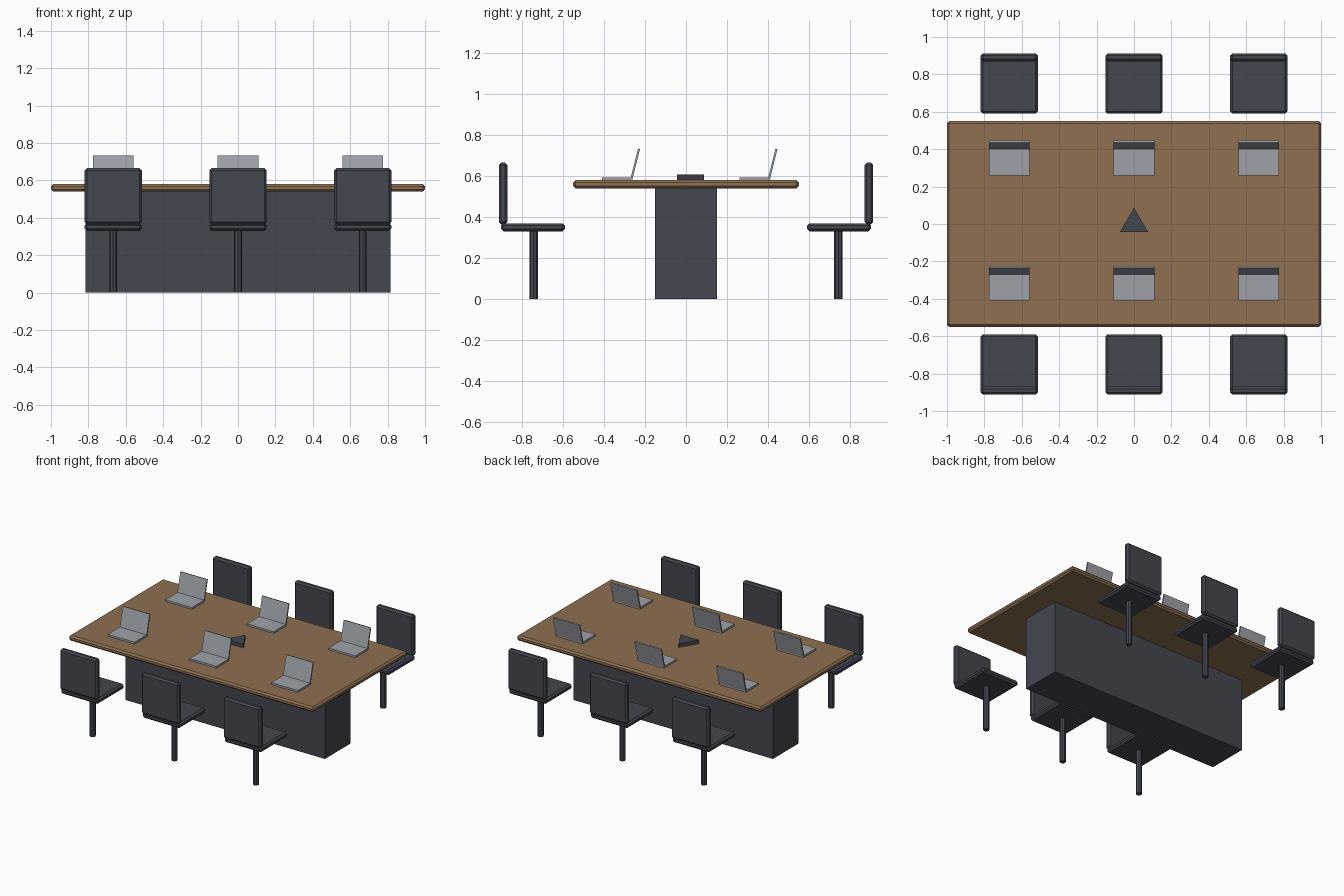
import bpy, bmesh, math
from mathutils import Matrix, Vector

if "Cube" in bpy.data.objects:
    bpy.data.objects.remove(bpy.data.objects["Cube"])


def material(name, srgb):
    m = bpy.data.materials.new(name)
    lin = [((c / 255 + 0.055) / 1.055) ** 2.4 for c in srgb]
    m.diffuse_color = (*lin, 1)
    m.use_nodes = True
    m.node_tree.nodes["Principled BSDF"].inputs["Base Color"].default_value = m.diffuse_color
    return m


WOOD = material("warm wood", (142, 112, 80))
DARK = material("dark slate", (67, 71, 80))
GREY = material("laptop grey", (158, 162, 169))


def finish(bm, name, mat):
    me = bpy.data.meshes.new(name)
    bm.to_mesh(me)
    bm.free()
    me.materials.append(mat)
    ob = bpy.data.objects.new(name, me)
    bpy.context.collection.objects.link(ob)
    return ob


def box(name, mat, lo, hi, bevel=0):
    lo, hi = Vector(lo), Vector(hi)
    bm = bmesh.new()
    bmesh.ops.create_cube(bm, size=1, matrix=Matrix.Translation((lo + hi) / 2)
                          @ Matrix.Diagonal((*(hi - lo), 1)))
    if bevel:
        bmesh.ops.bevel(bm, geom=bm.edges[:], offset=bevel, segments=1, affect='EDGES')
    return finish(bm, name, mat)


def prism(name, mat, sides, r, centre, h, turn):
    bm = bmesh.new()
    bmesh.ops.create_cone(bm, cap_ends=True, segments=sides, radius1=r, radius2=r, depth=h,
                          matrix=Matrix.Translation(centre) @ Matrix.Rotation(turn, 4, 'Z'))
    # point the first corner towards +y whatever the starting angle
    return finish(bm, name, mat)


# Table
box("table_top", WOOD, (-1, -0.55, 0.54), (1, 0.55, 0.58), 0.012)
box("table_pedestal", DARK, (-0.815, -0.15, 0), (0.815, 0.15, 0.54))

# Triangular conference phone
bm = bmesh.new()
tri = [bm.verts.new((0.087 * math.cos(a), 0.087 * math.sin(a), 0.58))
       for a in (math.pi / 2 + i * math.tau / 3 for i in range(3))]
face = bm.faces.new(tri)
ext = bmesh.ops.extrude_face_region(bm, geom=[face], use_keep_orig=True)
bmesh.ops.translate(bm, vec=(0, 0, 0.027),
                    verts=[g for g in ext["geom"] if isinstance(g, bmesh.types.BMVert)])
bmesh.ops.recalc_face_normals(bm, faces=bm.faces[:])
finish(bm, "conference_phone", DARK)

for x in (-0.667, 0, 0.667):
    for s, side in ((-1, "front"), (1, "back")):
        # Chair, mirrored across the table
        def span(a, b):
            return sorted((s * a, s * b))
        y0, y1 = span(0.59, 0.9)
        box(f"{side}_chair_seat", DARK, (x - 0.153, y0, 0.33), (x + 0.153, y1, 0.37), 0.012)
        y0, y1 = span(0.87, 0.912)
        box(f"{side}_chair_back", DARK, (x - 0.153, y0, 0.365), (x + 0.153, y1, 0.665), 0.012)
        prism(f"{side}_chair_post", DARK, 8, 0.021, (x, s * 0.742, 0.165), 0.33, 0)

        # Laptop, always opening towards the front
        y = s * 0.335
        box(f"{side}_laptop_base", GREY, (x - 0.109, y - 0.075, 0.58),
            (x + 0.109, y + 0.075, 0.594))
        screen = box(f"{side}_laptop_screen", GREY, (-0.109, -0.005, 0), (0.109, 0.005, 0.148))
        screen.location = (x, y + 0.07, 0.589)
        screen.rotation_euler.x = -math.radians(14)
